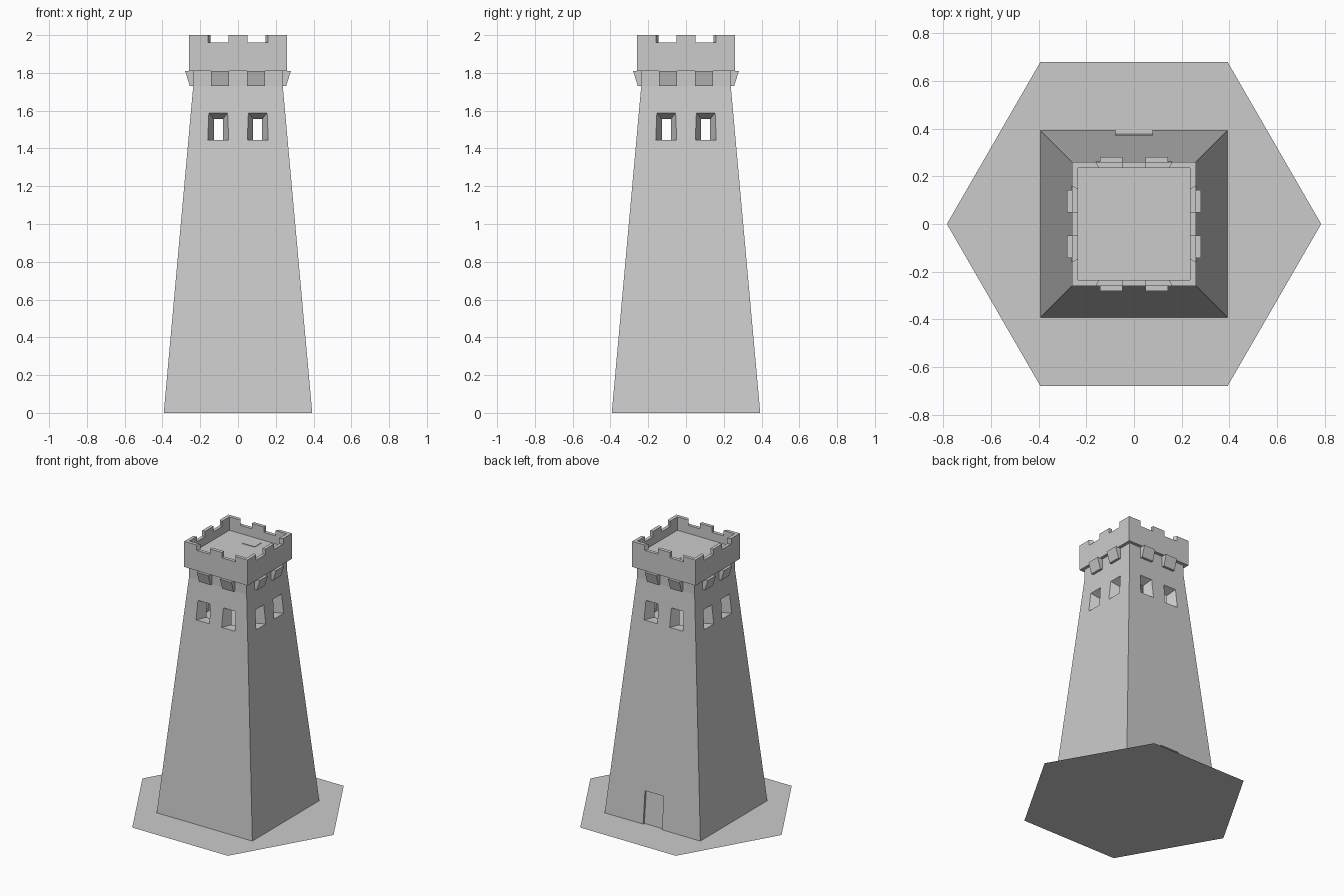
import bpy, bmesh, math
from mathutils import Matrix

if "Cube" in bpy.data.objects:
    bpy.data.objects.remove(bpy.data.objects["Cube"])


def make_object(name, bm):
    bmesh.ops.recalc_face_normals(bm, faces=bm.faces)
    mesh = bpy.data.meshes.new(name)
    bm.to_mesh(mesh)
    bm.free()
    obj = bpy.data.objects.new(name, mesh)
    bpy.context.collection.objects.link(obj)
    return obj


def loft(bm, rings):
    """Skin a closed solid through rings of equal point count."""
    loops = [[bm.verts.new(p) for p in ring] for ring in rings]
    n = len(loops[0])
    for a, b in zip(loops, loops[1:]):
        for i in range(n):
            j = (i + 1) % n
            bm.faces.new((a[i], a[j], b[j], b[i]))
    bm.faces.new(loops[0])
    bm.faces.new(loops[-1])


def square(half, z):
    return [(-half, -half, z), (half, -half, z), (half, half, z), (-half, half, z)]


def wall_rect(y, x0, x1, z0, z1):
    return [(x0, y, z0), (x1, y, z0), (x1, y, z1), (x0, y, z1)]


def around(name, rings):
    """Repeat a detail of the front face as a mirrored pair on all four sides."""
    bm = bmesh.new()
    for k in range(4):
        turn = Matrix.Rotation(k * math.pi / 2, 3, 'Z')
        for s in (-1, 1):
            solid = bmesh.new()
            loft(solid, [[turn @ Matrix.Diagonal((s, 1, 1)) @ Matrix.Identity(3) @ v
                          for v in map(vec, ring)] for ring in rings])
            temp = bpy.data.meshes.new("temp")
            bmesh.ops.recalc_face_normals(solid, faces=solid.faces)
            solid.to_mesh(temp)
            solid.free()
            bm.from_mesh(temp)
            bpy.data.meshes.remove(temp)
    return make_object(name, bm)


def vec(p):
    return Matrix.Translation(p).to_translation()


def solid(name, rings):
    bm = bmesh.new()
    loft(bm, rings)
    return make_object(name, bm)


def cut(target, cutter):
    mod = target.modifiers.new("cut", 'BOOLEAN')
    mod.operation = 'DIFFERENCE'
    mod.solver = 'EXACT'
    mod.object = cutter
    bpy.context.view_layer.objects.active = target
    bpy.ops.object.modifier_apply(modifier=mod.name)
    bpy.data.objects.remove(cutter)


# Hexagonal ground plate
bm = bmesh.new()
bm.faces.new([bm.verts.new((0.785 * math.cos(i * math.pi / 3),
                            0.785 * math.sin(i * math.pi / 3), 0)) for i in range(6)])
make_object("ground_plate", bm)

# Tapered tower with parapet and sunken roof
tower = solid("tower", [square(h, z) for h, z in (
    (0.393, 0), (0.237, 1.73), (0.237, 1.81), (0.26, 1.81),
    (0.26, 2.0), (0.235, 2.0), (0.235, 1.90))])

# Lookout room behind the windows
cut(tower, solid("room_cutter", [square(0.19, 1.43), square(0.19, 1.65)]))

# Splayed windows
cut(tower, around("window_cutter", [
    wall_rect(-0.30, 0.033, 0.177, 1.445, 1.613),
    wall_rect(-0.18, 0.085, 0.123, 1.445, 1.55)]))

# Battlement notches
cut(tower, around("notch_cutter", [
    wall_rect(-0.27, 0.05, 0.166, 1.96, 2.05),
    wall_rect(-0.225, 0.05, 0.139, 1.96, 2.05)]))

# Door recess on the back, parallel to the sloping wall
door = [(0.3825, -0.05), (0.356, 0.24), (0.45, 0.24), (0.45, -0.05)]
cut(tower, solid("door_cutter", [[(x, y, z) for y, z in door] for x in (-0.077, 0.077)]))

# Corbels under the parapet
profile = [(-0.22, 1.73), (-0.255, 1.73), (-0.28, 1.81), (-0.22, 1.81)]
around("corbels", [[(x, y, z) for y, z in profile] for x in (0.048, 0.142)])

# Roof hatch
solid("roof_hatch", [[(x, y, z) for x, y in ((-0.04, 0.11), (0.06, 0.11), (0.06, 0.19), (-0.04, 0.19))]
                     for z in (1.895, 1.904)])
